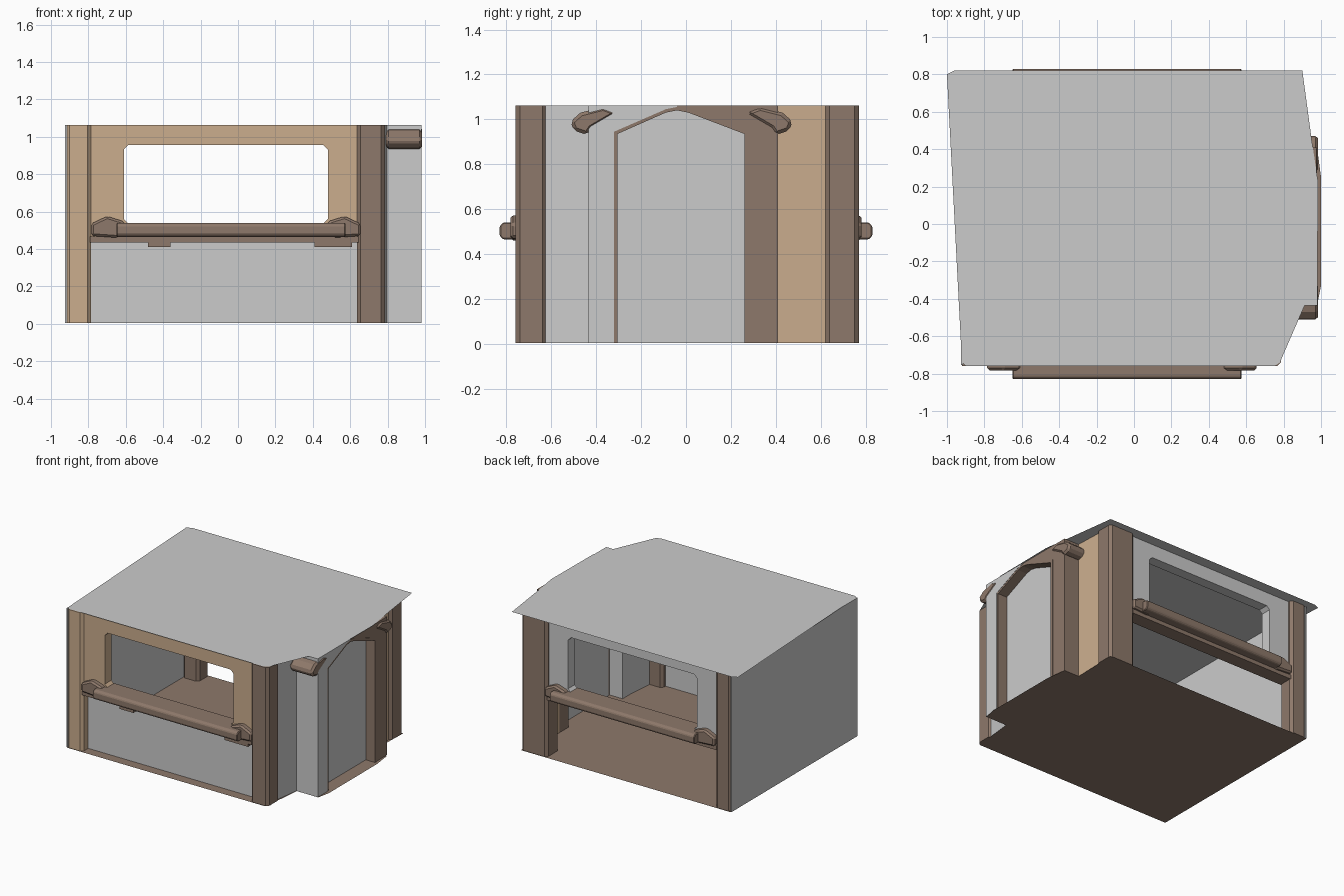
import bpy, bmesh

if "Cube" in bpy.data.objects:
    bpy.data.objects.remove(bpy.data.objects["Cube"])

TOP = 1.062
ROOF = 1.066


def material(name, rgb):
    m = bpy.data.materials.new(name)
    m.diffuse_color = (*rgb, 1)
    m.use_nodes = True
    m.node_tree.nodes["Principled BSDF"].inputs["Base Color"].default_value = m.diffuse_color
    return m


BROWN = material("dark_wood", (0.27, 0.19, 0.145))
TAN = material("light_wood", (0.60, 0.42, 0.27))


def prism(name, loops, axis, a, b=None, mat=None, bevel=0):
    """Fill outline loops (later loops are holes) and extrude along an axis from a to b."""
    place = {"x": lambda u, v: (a, u, v),
             "y": lambda u, v: (u, a, v),
             "z": lambda u, v: (u, v, a)}[axis]
    bm = bmesh.new()
    edges = []
    for loop in loops:
        vs = [bm.verts.new(place(u, v)) for u, v in loop]
        edges += [bm.edges.new((vs[i - 1], vs[i])) for i in range(len(vs))]
    bmesh.ops.triangle_fill(bm, use_beauty=True, use_dissolve=False, edges=edges)
    if b is not None:
        res = bmesh.ops.extrude_face_region(bm, geom=bm.faces[:], use_keep_orig=True)
        moved = [g for g in res["geom"] if isinstance(g, bmesh.types.BMVert)]
        step = [0, 0, 0]
        step["xyz".index(axis)] = b - a
        bmesh.ops.translate(bm, verts=moved, vec=step)
    bmesh.ops.dissolve_limit(bm, angle_limit=0.01, verts=bm.verts[:], edges=bm.edges[:])
    bmesh.ops.recalc_face_normals(bm, faces=bm.faces[:])
    me = bpy.data.meshes.new(name)
    bm.to_mesh(me)
    bm.free()
    ob = bpy.data.objects.new(name, me)
    bpy.context.collection.objects.link(ob)
    if mat:
        me.materials.append(mat)
    if bevel:
        mod = ob.modifiers.new("chamfer", "BEVEL")
        mod.width = bevel
        mod.segments = 1
    return ob


def rect(u0, v0, u1, v1, c=0):
    """Rectangle outline, optionally with cut corners."""
    if not c:
        return [(u0, v0), (u1, v0), (u1, v1), (u0, v1)]
    return [(u0 + c, v0), (u1 - c, v0), (u1, v0 + c), (u1, v1 - c),
            (u1 - c, v1), (u0 + c, v1), (u0, v1 - c), (u0, v0 + c)]


# roof and floor sheets
prism("roof", [[(-0.92, -0.74), (-0.90, -0.76), (0.75, -0.76), (0.78, -0.74),
                (0.98, -0.28), (0.985, 0.22), (0.95, 0.45), (0.90, 0.82),
                (-0.96, 0.82), (-1.0, 0.80)]], "z", ROOF)
prism("floor", [[(-0.92, -0.76), (0.76, -0.76), (0.78, -0.62), (0.80, -0.43),
                 (0.98, -0.43), (1.0, -0.33), (1.0, 0.25), (0.98, 0.40),
                 (0.85, 0.41), (0.86, 0.77), (-0.92, 0.77)]], "z", 0, mat=BROWN)

# closed left wall
prism("left_wall", [rect(-0.925, -0.755, -0.915, 0.768)], "z", 0.003, TOP)

# corner pillars
for name, x0, x1, y0, y1, mat in (
        ("front_left_pillar", -0.92, -0.785, -0.76, -0.64, TAN),
        ("front_right_pillar", 0.635, 0.785, -0.76, -0.62, BROWN),
        ("back_left_pillar", -0.92, -0.785, 0.64, 0.77, BROWN),
        ("back_right_pillar", 0.64, 0.86, 0.62, 0.77, BROWN)):
    prism(name, [rect(x0, y0, x1, y1, 0.02)], "z", 0.003, TOP, mat)

# window walls with sills and end brackets, front (s=-1) and back (s=1)
window = rect(-0.61, 0.535, 0.48, 0.957, 0.025)
bracket = [(-0.785, 0.47), (-0.785, 0.535), (-0.70, 0.575), (-0.62, 0.55),
           (-0.60, 0.53), (-0.64, 0.46)]
for side, s, mat in (("front", -1, TAN), ("back", 1, None)):
    prism(side + "_window_wall", [rect(-0.80, 0.45, 0.66, TOP), window],
          "y", s * 0.74, s * 0.66, mat)
    prism(side + "_sill", [[(s * 0.65, 0.465), (s * 0.815, 0.465), (s * 0.83, 0.48),
                            (s * 0.83, 0.525), (s * 0.815, 0.54), (s * 0.65, 0.54)]],
          "x", -0.65, 0.575, BROWN, 0.005)
    prism(side + "_under_sill", [rect(-0.79, 0.435, 0.645, 0.468)],
          "y", s * 0.757, s * 0.65, BROWN)
    for end in ("left", "right"):
        pts = bracket if end == "left" else [(-0.13 - u, v) for u, v in bracket]
        prism(f"{side}_{end}_sill_bracket", [pts], "y", s * 0.782, s * 0.66, BROWN, 0.012)

# recessed panel under the front window, with two small blocks under the sill
prism("front_lower_panel", [rect(-0.80, 0.003, 0.65, 0.44)], "y", -0.69, -0.66)
for x0, x1 in ((-0.48, -0.36), (0.41, 0.61)):
    prism("under_sill_block", [rect(x0, 0.41, x1, 0.44)], "y", -0.75, -0.68, BROWN)

# recessed walls on either side of the doorway
prism("right_front_recess", [[(0.74, -0.64), (0.77, -0.64), (0.80, -0.42), (0.76, -0.42)]],
      "z", 0.003, TOP)
prism("right_back_recess", [[(0.80, 0.39), (0.85, 0.39), (0.84, 0.64), (0.80, 0.64)]],
      "z", 0.003, TOP, TAN)

# door jambs with the pointed head
prism("door_jamb_front", [[(-0.435, 0.003), (-0.32, 0.003), (-0.32, 0.945),
                           (-0.09, 1.045), (-0.04, 1.055), (-0.04, TOP), (-0.435, TOP)]],
      "x", 0.76, 0.98)
prism("door_jamb_back", [[(0.41, 0.003), (0.28, 0.003), (0.28, 0.945),
                          (0.01, 1.045), (-0.04, 1.055), (-0.04, TOP), (0.41, TOP)]],
      "x", 0.80, 0.975, BROWN)

# arched trim inside the doorway and the door itself
prism("door_trim", [[(-0.325, 0.003), (-0.305, 0.003), (-0.305, 0.935), (-0.09, 1.03),
                     (-0.04, 1.04), (0.01, 1.03), (0.26, 0.935), (0.26, 0.003),
                     (0.285, 0.003), (0.285, 0.95), (0.01, 1.05), (-0.04, 1.058),
                     (-0.09, 1.05), (-0.325, 0.95)]], "x", 0.87, 0.978, BROWN)
prism("door", [[(-0.32, 0.003), (0.28, 0.003), (0.28, 0.95), (0.01, 1.05),
                (-0.04, 1.058), (-0.09, 1.05), (-0.32, 0.95)]], "x", 0.87, 0.90)

# corbels at the top of the jambs
corbel = [(-0.37, 1.055), (-0.47, 1.03), (-0.515, 0.99), (-0.50, 0.95),
          (-0.44, 0.93), (-0.42, 0.96), (-0.30, 1.03)]
for name, pts in (("front_corbel", corbel), ("back_corbel", [(-0.04 - u, v) for u, v in corbel])):
    prism(name, [pts], "x", 0.79, 0.985, BROWN, 0.015)
